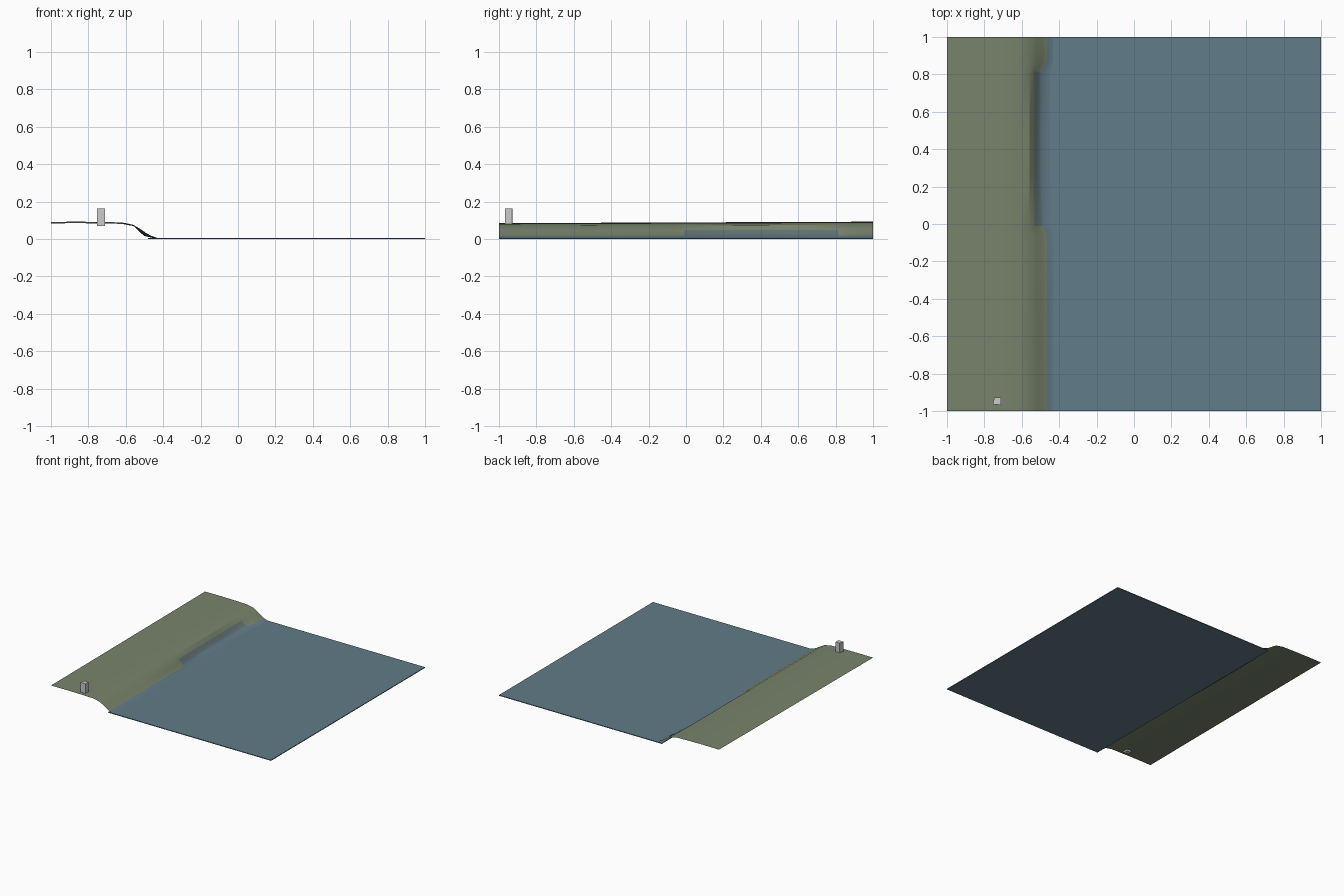
import bpy, bmesh

if "Cube" in bpy.data.objects:
    bpy.data.objects.remove(bpy.data.objects["Cube"])


def mat(name, c):
    m = bpy.data.materials.new(name)
    m.diffuse_color = (*c, 1)
    m.use_nodes = True
    m.node_tree.nodes["Principled BSDF"].inputs["Base Color"].default_value = m.diffuse_color
    return m


GREEN = mat("grass", (0.19, 0.23, 0.15))
SLOPE = mat("wet_bank", (0.12, 0.17, 0.18))
BLUE = mat("water_blue", (0.12, 0.20, 0.25))


def finish(bm, name, mats):
    bmesh.ops.recalc_face_normals(bm, faces=bm.faces)
    me = bpy.data.meshes.new(name)
    bm.to_mesh(me)
    bm.free()
    for m in mats:
        me.materials.append(m)
    ob = bpy.data.objects.new(name, me)
    bpy.context.collection.objects.link(ob)
    return ob


# Shore cross-sections: open bank and cut-back cove
top = [(-1, .088), (-.85, .089), (-.7, .087), (-.62, .085)]
bank = top + [(-.56, .073), (-.52, .050), (-.49, .030), (-.465, .017), (-.43, .005), (-.39, .003)]
cove = top + [(-.56, .073), (-.535, .048), (-.515, .028), (-.50, .016), (-.46, .007), (-.42, .003)]

# Land sheet: rows along y, blending bank into cove
rows = [(-1, 0), (-.5, 0), (-.055, 0), (-.01, .75), (.25, 1), (.5, 1),
        (.815, 1), (.87, 0), (1, 0)]
bm = bmesh.new()
grid = []
for y, t in rows:
    lift = 1 + .045 * y
    grid.append([bm.verts.new((a[0] + (b[0] - a[0]) * t, y,
                               (a[1] + (b[1] - a[1]) * t) * lift))
                 for a, b in zip(bank, cove)])
for j in range(len(rows) - 1):
    for i in range(len(bank) - 1):
        f = bm.faces.new((grid[j][i], grid[j][i + 1], grid[j + 1][i + 1], grid[j + 1][i]))
        in_cove = rows[j][1] + rows[j + 1][1] > 1.5
        f.material_index = 2 if i >= 7 else 1 if in_cove and i >= 5 else 0
land = finish(bm, "land", [GREEN, SLOPE, BLUE])
if sum(p.normal.z for p in land.data.polygons) < 0:
    land.data.flip_normals()
bpy.context.view_layer.objects.active = land
land.select_set(True)
bpy.ops.object.shade_smooth_by_angle(angle=.5)


def box(name, lo, hi, mats):
    bm = bmesh.new()
    bmesh.ops.create_cube(bm, size=1)
    for v in bm.verts:
        v.co = [(lo[k] + hi[k]) / 2 + v.co[k] * (hi[k] - lo[k]) for k in range(3)]
    return finish(bm, name, mats)


# Thin water slab
box("water", (-.48, -1, 0), (1, 1, .006), [BLUE])

# Small tower, slightly skewed in plan
tower = box("tower", (-.755, -.965, .07), (-.71, -.927, .163), [])
for v in tower.data.vertices:
    if v.co.x < -.73 and v.co.y > -.945:
        v.co.x += .008
    if v.co.x > -.73:
        v.co.y -= .002
